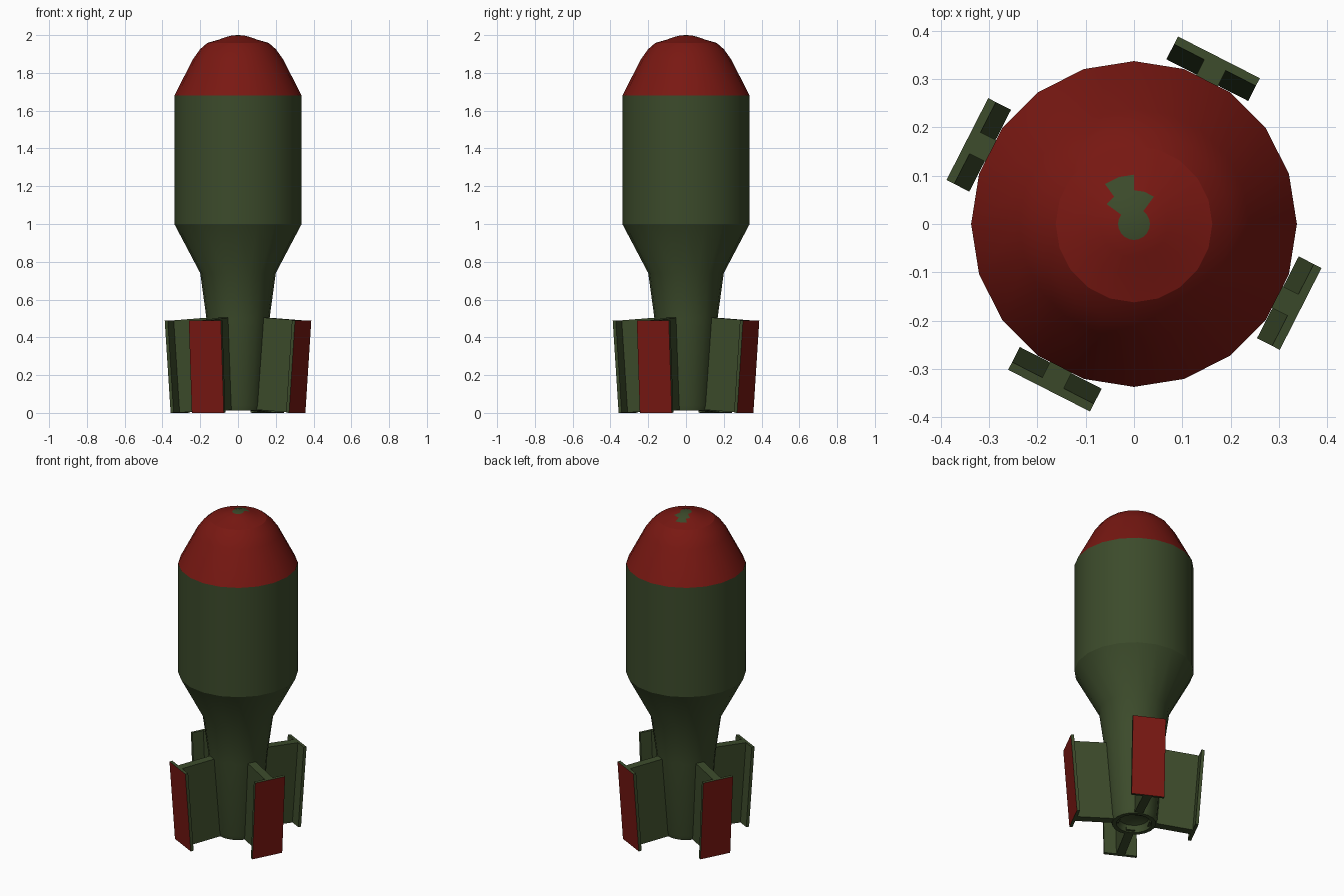
import bpy, bmesh, math
from mathutils import Matrix

if "Cube" in bpy.data.objects:
    bpy.data.objects.remove(bpy.data.objects["Cube"])

SIDES = 20


def material(name, rgb):
    m = bpy.data.materials.new(name)
    m.diffuse_color = (*rgb, 1)
    m.use_nodes = True
    m.node_tree.nodes["Principled BSDF"].inputs["Base Color"].default_value = m.diffuse_color
    return m


green = material("olive_paint", (0.045, 0.07, 0.024))
red = material("red_paint", (0.19, 0.009, 0.006))


def finish(name, bm, smooth=False):
    mesh = bpy.data.meshes.new(name)
    bmesh.ops.recalc_face_normals(bm, faces=bm.faces)
    bm.to_mesh(mesh)
    bm.free()
    mesh.materials.append(green)
    mesh.materials.append(red)
    ob = bpy.data.objects.new(name, mesh)
    bpy.context.collection.objects.link(ob)
    if smooth:
        bpy.ops.object.select_all(action='DESELECT')
        ob.select_set(True)
        bpy.context.view_layer.objects.active = ob
        bpy.ops.object.shade_smooth_by_angle(angle=math.radians(25))
    return ob


# Turned body: (radius, height) from the tip down and into the tail recess
profile = [(0, 2.0), (0.033, 1.998), (0.07, 1.988), (0.102, 1.976),
           (0.162, 1.959), (0.2, 1.926), (0.238, 1.873), (0.337, 1.68),
           (0.337, 1.0), (0.2, 0.74), (0.167, 0.5), (0.132, 0.04),
           (0.124, 0.012), (0.1, 0.012), (0.085, 0.05), (0.045, 0.065),
           (0, 0.065)]
# Sectors of the tip rings where the olive undercoat shows through
bare = {0: range(SIDES), 1: range(3, 8), 2: range(5, 7)}

bm = bmesh.new()
rings = []
for r, z in profile:
    if r == 0:
        rings.append([bm.verts.new((0, 0, z))] * SIDES)
    else:
        rings.append([bm.verts.new((r * math.cos(2 * math.pi * i / SIDES),
                                    r * math.sin(2 * math.pi * i / SIDES), z))
                      for i in range(SIDES)])
for k in range(len(rings) - 1):
    a, b = rings[k], rings[k + 1]
    for i in range(SIDES):
        j = (i + 1) % SIDES
        corners = list(dict.fromkeys((a[i], b[i], b[j], a[j])))
        face = bm.faces.new(corners)
        # Nose cone is red down to the shoulder
        face.material_index = int(k < 7 and i not in bare.get(k, ()))
finish("body", bm, smooth=True)


def box(name, x0, x1, width, height, place, paint_outer=False):
    bm = bmesh.new()
    bmesh.ops.create_cube(bm, size=1)
    for v in bm.verts:
        v.co.x = x0 + (v.co.x + 0.5) * (x1 - x0)
        v.co.y *= width
        v.co.z = (v.co.z + 0.5) * height
    if paint_outer:
        for f in bm.faces:
            f.material_index = int(f.calc_center_median().x > x1 - 1e-4)
    bm.transform(place)
    return finish(name, bm)


# Four tail fins with red end plates, leaning outward towards the top
lean = Matrix.Translation((0.352, 0, 0)) @ Matrix.Rotation(math.radians(4.1), 4, 'Y')
for n in range(4):
    place = Matrix.Rotation(math.radians(63 + 90 * n), 4, 'Z') @ lean
    box(f"fin_{n + 1}", -0.27, -0.018, 0.05, 0.49, place)
    box(f"fin_end_plate_{n + 1}", -0.018, 0, 0.19, 0.49, place, paint_outer=True)
